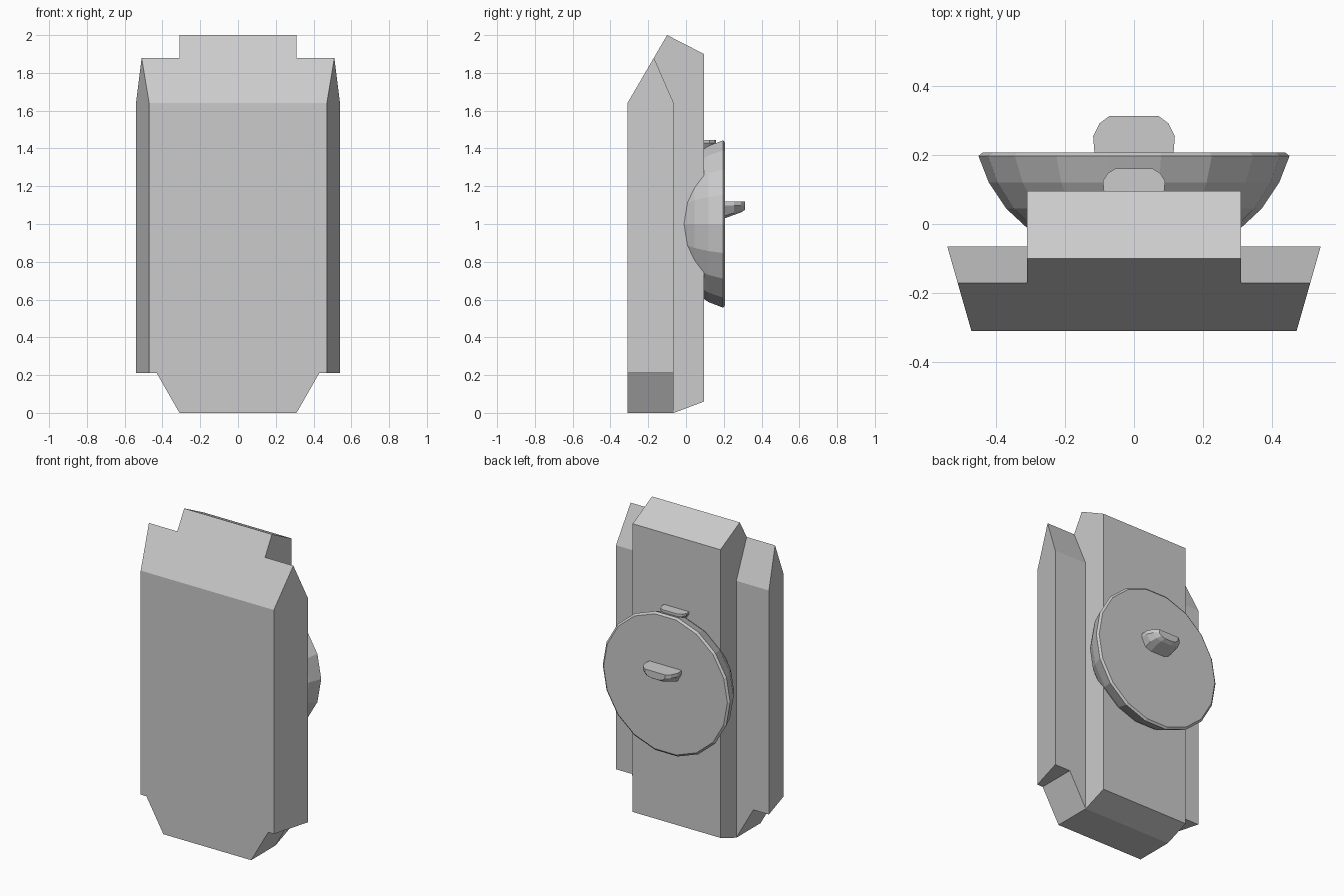
import bpy, bmesh
from math import cos, sin, tau

if "Cube" in bpy.data.objects:
    bpy.data.objects.remove(bpy.data.objects["Cube"])


def loft(name, rings, mirror=False):
    """Skin a list of equal-length closed rings and cap both ends."""
    bm = bmesh.new()
    vs = [[bm.verts.new(p) for p in r] for r in rings]
    n = len(vs[0])
    for a, b in zip(vs, vs[1:]):
        for i in range(n):
            j = (i + 1) % n
            bm.faces.new((a[i], a[j], b[j], b[i]))
    bm.faces.new(vs[0][::-1])
    bm.faces.new(vs[-1])
    bmesh.ops.recalc_face_normals(bm, faces=bm.faces)
    me = bpy.data.meshes.new(name)
    bm.to_mesh(me)
    bm.free()
    ob = bpy.data.objects.new(name, me)
    bpy.context.collection.objects.link(ob)
    if mirror:
        ob.modifiers.new("mirror", 'MIRROR').use_axis[0] = True
    return ob


FRONT, BACK, HALF = -0.31, -0.065, 0.31

# Central spine: side profile extruded across x
core = [(FRONT, 0), (BACK, 0), (0.095, 0.06), (0.095, 1.90), (-0.10, 2.0), (FRONT, 1.64)]
loft("central_block", [[(x, y, z) for y, z in core] for x in (-HALF, HALF)])

# Flared side wings with a gabled top
wing = [(FRONT, 0.21), (BACK, 0.21), (BACK, 1.64), (-0.17, 1.88), (FRONT, 1.64)]


def flare(y):
    return 0.47 + 0.07 * (y - FRONT) / (BACK - FRONT)


loft("side_wing", [[(HALF, y, z) for y, z in wing],
                   [(flare(y), y, z) for y, z in wing]], mirror=True)

# Sloped gussets under the wings
gusset = [(HALF, 0), (0.43, 0.21), (HALF, 0.21)]
loft("lower_gusset", [[(x, y, z) for x, z in gusset] for y in (FRONT, BACK)], mirror=True)

# Round bowl with a small bevelled rim
SIDES = 18
bowl = [(0.30, -0.02), (0.37, 0.045), (0.42, 0.12), (0.45, 0.197), (0.437, 0.207)]
loft("round_bowl", [[(r * cos(tau * i / SIDES), y, 1 + r * sin(tau * i / SIDES))
                     for i in range(SIDES)] for r, y in bowl])


# Small D-shaped grips with a hollowed underside taper
def grip(name, y0, top, width, depth, drop):
    rings = []
    for fy, fx, fz in ((0, 0.97, 1), (0.45, 1, 0.8), (0.8, 0.84, 0.65), (1, 0.6, 0.5)):
        w, y, d = width * fx, y0 + depth * fy, drop * fz
        rings.append([(-w, y, top), (-w, y, top - drop * 0.25), (-w * 0.75, y, top - d * 0.85),
                      (-w * 0.4, y, top - d), (w * 0.4, y, top - d),
                      (w * 0.75, y, top - d * 0.85), (w, y, top - drop * 0.25), (w, y, top)])
    loft(name, rings)


grip("centre_grip", 0.205, 1.12, 0.118, 0.108, 0.09)
grip("upper_clip", 0.095, 1.445, 0.09, 0.065, 0.06)
